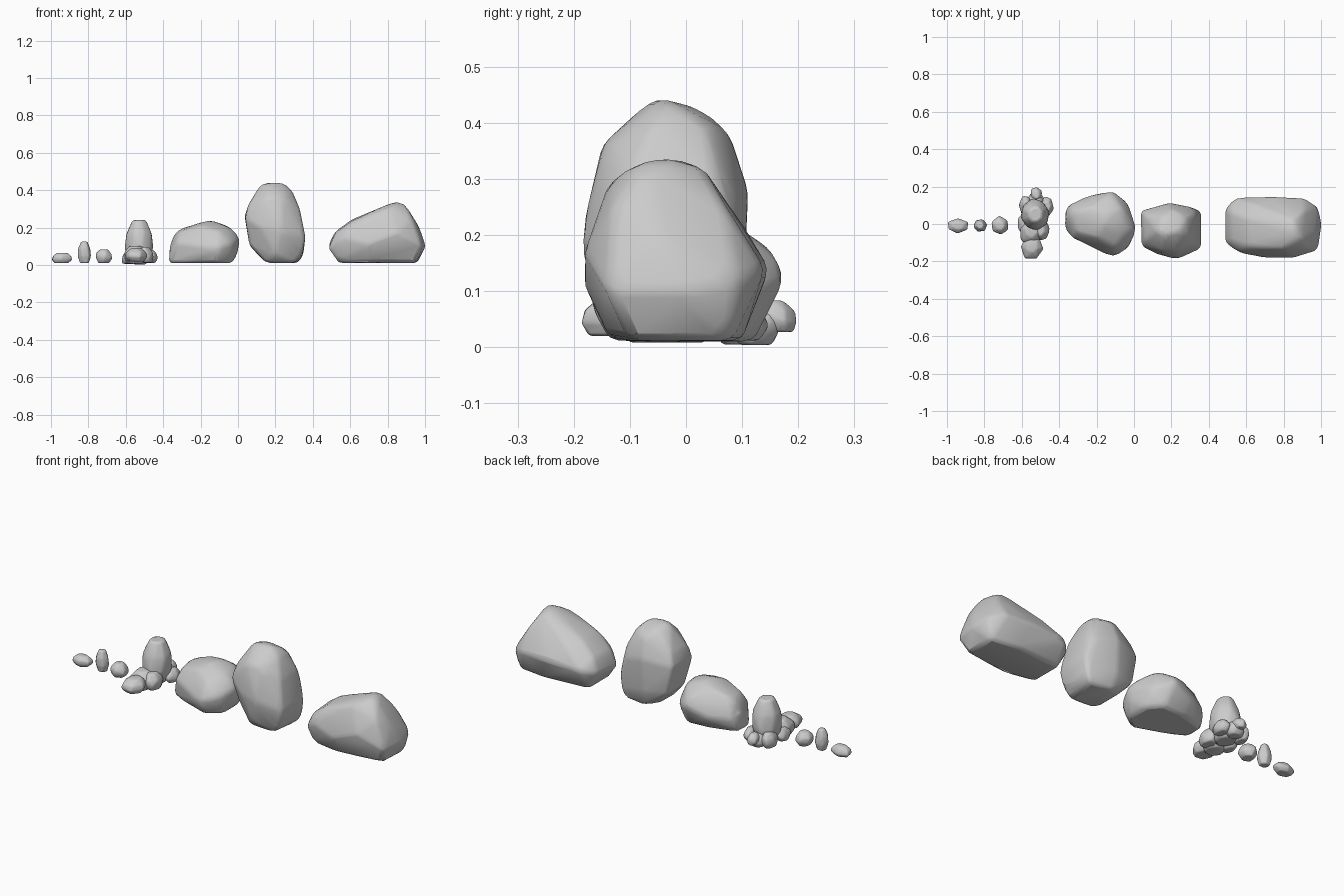
import bpy, bmesh, math, random
from mathutils import Vector


def rock(name, pts, soft=0.02):
    """Faceted boulder: convex hull of corner points with softened edges."""
    bm = bmesh.new()
    for p in pts:
        bm.verts.new(p)
    hull = bmesh.ops.convex_hull(bm, input=bm.verts)
    junk = {g for g in hull["geom_interior"] + hull["geom_unused"]
            if isinstance(g, bmesh.types.BMVert) and g.is_valid}
    bmesh.ops.delete(bm, geom=list(junk), context='VERTS')
    bmesh.ops.dissolve_limit(bm, angle_limit=math.radians(4), verts=bm.verts, edges=bm.edges)
    bmesh.ops.recalc_face_normals(bm, faces=bm.faces)
    me = bpy.data.meshes.new(name)
    bm.to_mesh(me)
    bm.free()
    ob = bpy.data.objects.new(name, me)
    bpy.context.collection.objects.link(ob)
    bev = ob.modifiers.new("soften", 'BEVEL')
    bev.width, bev.segments, bev.limit_method = soft, 2, 'ANGLE'
    bev.angle_limit = math.radians(8)
    bpy.ops.object.select_all(action='DESELECT')
    bpy.context.view_layer.objects.active = ob
    ob.select_set(True)
    bpy.ops.object.shade_smooth_by_angle(angle=math.radians(45))
    return ob


def lump(name, centre, size, seed, tilt=(0, 0), sides=6):
    """Small irregular stone: jittered rings; tilt shifts the top sideways."""
    rnd = random.Random(seed)
    pts = []
    for h, r in ((-1, .68), (-.35, 1), (.35, .93), (1, .5)):
        turn = rnd.random()
        for i in range(sides):
            a = (i + turn) * math.tau / sides
            k = r * rnd.uniform(.93, 1.08)
            s = (h + 1) / 2
            pts.append((centre[0] + size[0] * k * math.cos(a) + tilt[0] * s,
                        centre[1] + size[1] * k * math.sin(a) + tilt[1] * s,
                        centre[2] + size[2] * h))
    return rock(name, pts, min(size) * .15)


# Wide boulder with a high right shoulder
rock("wide_boulder", [
    (.54, -.11, .012), (.54, .08, .012), (.75, -.03, .01), (.95, -.10, .012), (.96, .08, .012), (.80, .10, .012),
    (.70, -.14, .02), (.85, -.12, .02),
    (.485, -.10, .09), (.485, .08, .11), (.56, -.155, .15), (.70, -.182, .11), (.85, -.182, .17), (.985, -.14, .10),
    (1.005, 0, .10), (.985, .09, .12), (.91, .14, .14), (.75, .148, .14), (.54, .145, .13),
    (.52, -.09, .17), (.52, .06, .18), (.61, -.12, .235), (.61, .03, .245), (.66, .10, .22),
    (.97, -.05, .205), (.93, -.13, .25), (.80, -.135, .305), (.83, -.04, .337), (.89, -.07, .333), (.85, .025, .33),
    (.91, .07, .25)], .022)

# Tall egg-shaped boulder
rock("tall_boulder", [
    (.15, -.11, .012), (.30, -.12, .012), (.325, .06, .012), (.20, .08, .012), (.13, .03, .03),
    (.06, -.08, .11), (.065, .07, .10), (.20, -.16, .06), (.345, -.12, .06), (.35, .07, .06), (.19, .105, .10),
    (.04, -.12, .25), (.035, .07, .26), (.12, -.16, .20), (.23, -.19, .19), (.36, -.13, .15), (.36, .06, .15),
    (.19, .113, .28), (.31, .09, .25), (.33, -.10, .30), (.33, .05, .30), (.055, -.09, .32), (.06, .05, .33),
    (.15, -.15, .36), (.24, -.145, .365), (.12, -.04, .43), (.15, .03, .425), (.16, -.06, .443), (.24, -.04, .443),
    (.29, -.06, .395), (.28, .04, .40), (.20, .08, .38)], .02)

# Squat boulder
rock("squat_boulder", [
    (-.37, -.03, .01), (-.365, .07, .01), (-.22, .11, .01), (-.09, .12, .01), (-.03, .05, .012), (-.03, -.09, .012),
    (-.11, -.14, .012), (-.30, -.07, .01),
    (-.365, .03, .10), (-.355, .10, .09), (-.23, .16, .09), (-.11, .175, .12), (-.03, .11, .10), (.0, -.02, .07),
    (-.03, -.13, .12), (-.11, -.183, .09), (-.33, -.075, .12), (.015, -.03, .145), (-.12, .165, .165),
    (-.35, .04, .15), (-.32, .07, .19), (-.31, -.04, .18), (-.23, .09, .215), (-.16, .0, .24), (-.13, .06, .235),
    (-.06, .08, .205), (-.05, -.04, .208), (-.20, -.07, .21), (-.10, -.12, .18)], .02)

# Stone cluster: upright stone ringed by low stones
lump("cluster_upright", (-.533, .05, .125), (.075, .085, .115), 3, (.005, 0), 8)
for i, (c, s, t) in enumerate([
        ((-.545, -.13, .055), (.062, .068, .035), (.0, .01)),
        ((-.55, -.055, .055), (.068, .07, .047), (.0, .02)),
        ((-.595, .0, .04), (.033, .055, .032), (.01, 0)),
        ((-.49, -.03, .055), (.045, .065, .042), (-.01, .0)),
        ((-.465, .095, .045), (.036, .055, .033), (.0, .0)),
        ((-.585, .10, .045), (.035, .055, .04), (.01, .0)),
        ((-.525, .125, .04), (.05, .045, .036), (.0, .0)),
        ((-.523, .165, .055), (.032, .038, .028), (.0, -.01))]):
    lump(f"cluster_stone_{i + 1}", c, s, 20 + i, t)

# Three pebbles
lump("flat_pebble", (-.942, -.01, .038), (.059, .04, .027), 5)
lump("upright_pebble", (-.822, -.008, .068), (.037, .036, .057), 8)
lump("round_pebble", (-.717, -.008, .047), (.048, .05, .036), 11)
